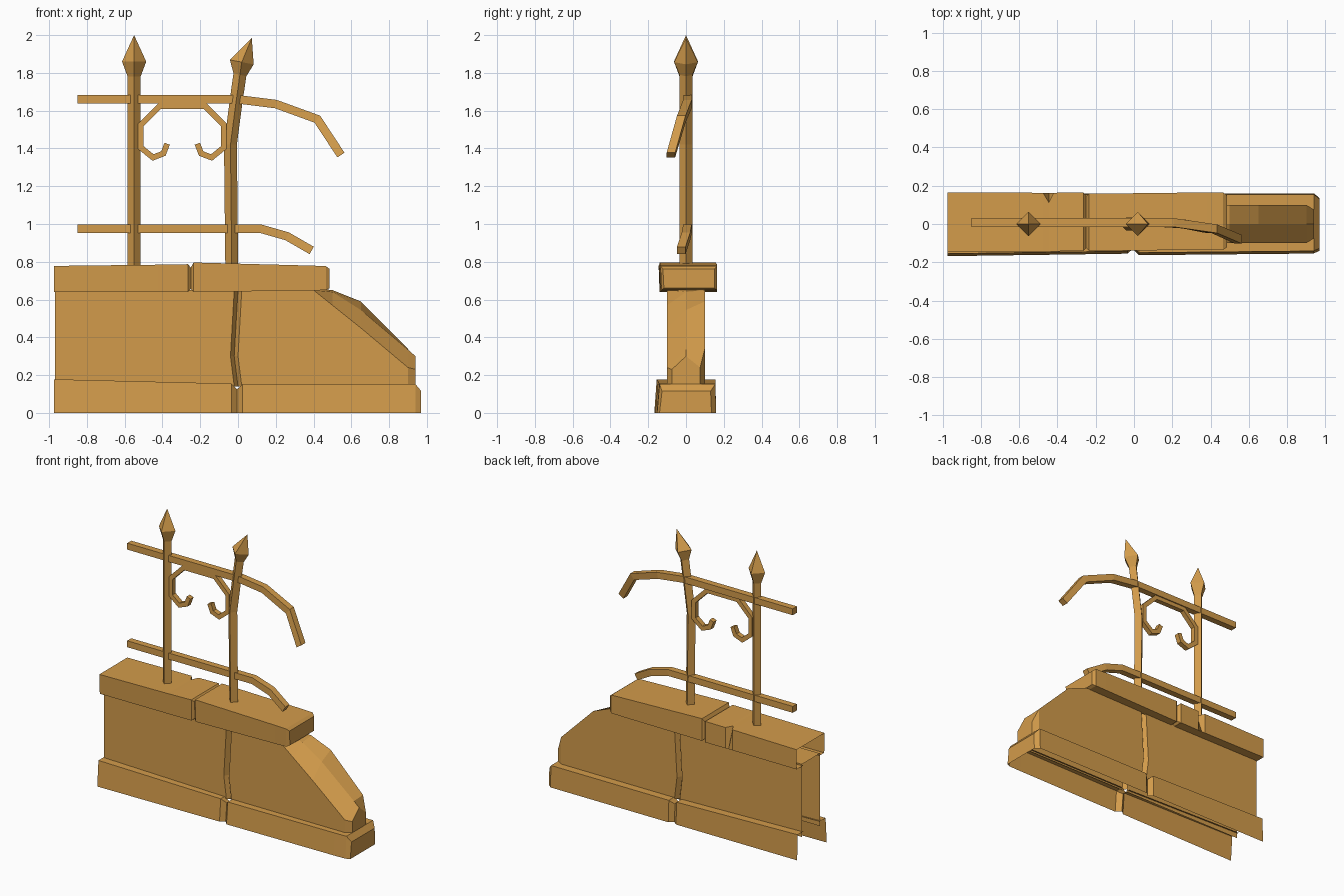
import bpy, bmesh
from mathutils import Vector

if "Cube" in bpy.data.objects:
    bpy.data.objects.remove(bpy.data.objects["Cube"])

ochre = bpy.data.materials.new("ochre_stone")
ochre.use_nodes = True
ochre.diffuse_color = (0.65, 0.33, 0.07, 1)
ochre.node_tree.nodes["Principled BSDF"].inputs["Base Color"].default_value = (0.65, 0.33, 0.07, 1)


def loft(name, rings, closed=True, start=True, end=True, skip=None):
    """Join matching rings of points; skip(a, b, i) leaves a face out."""
    bm = bmesh.new()
    rows = [[bm.verts.new(p) for p in ring] for ring in rings]
    n = len(rows[0])
    for a, b in zip(rows, rows[1:]):
        for i in range(n if closed else n - 1):
            if skip and skip(a[0].co.x, b[0].co.x, i):
                continue
            j = (i + 1) % n
            bm.faces.new((a[i], a[j], b[j], b[i]))
    if start:
        bm.faces.new(rows[0])
    if end:
        bm.faces.new(rows[-1])
    bmesh.ops.remove_doubles(bm, verts=bm.verts, dist=0.0005)
    bmesh.ops.recalc_face_normals(bm, faces=bm.faces)
    mesh = bpy.data.meshes.new(name)
    bm.to_mesh(mesh)
    bm.free()
    mesh.materials.append(ochre)
    obj = bpy.data.objects.new(name, mesh)
    bpy.context.collection.objects.link(obj)
    return obj


def sweep(name, path, width, depth):
    """Mitred rectangular bar along a path that bends mainly in the xz plane."""
    pts = [Vector(p) for p in path]
    rings = []
    for i, p in enumerate(pts):
        d_in = (p - pts[i - 1]) if i else (pts[1] - p)
        d_out = (pts[i + 1] - p) if i < len(pts) - 1 else d_in
        n_in = Vector((-d_in.z, 0, d_in.x)).normalized()
        n_out = Vector((-d_out.z, 0, d_out.x)).normalized()
        m = (n_in + n_out).normalized()
        m *= width / 2 / m.dot(n_in)
        y = Vector((0, depth / 2, 0))
        rings.append([p + m + y, p + m - y, p - m - y, p - m + y])
    return loft(name, rings)


# Wall: hollow shell, cracked in the middle, broken into a slope on one end
def wall_ring(x, w, front, ridge, back, lean=0):
    mid = min(0.3, front - 0.03)
    return [(x, -w, 0.14), (x + lean, -w, mid), (x, -w, front), (x, 0, ridge),
            (x, w, back), (x + lean, w, mid), (x, w, 0.14)]


wall = [wall_ring(-0.97, 0.1, 0.65, 0.65, 0.65)]
for x, w in ((-0.02, 0.1), (0.0, 0.07), (0.02, 0.1)):
    wall.append(wall_ring(x, w, 0.65, 0.65, 0.65, -0.02))
wall += [
    wall_ring(0.40, 0.1, 0.65, 0.66, 0.66),
    wall_ring(0.50, 0.1, 0.57, 0.64, 0.65),
    wall_ring(0.65, 0.1, 0.45, 0.545, 0.59),
    wall_ring(0.90, 0.1, 0.24, 0.335, 0.34),
    wall_ring(0.94, 0.075, 0.23, 0.30, 0.24),
]
loft("wall", wall, closed=False, start=False)


# Plinth: two footing strips with a ledge, joined only at the far end
def plinth_ring(x, front, back, top):
    return [(x, -front, 0), (x, -front + 0.013, top), (x, -0.09, top),
            (x, 0.09, top), (x, back - 0.005, top), (x, back, 0)]


loft("plinth", [
    plinth_ring(-0.975, 0.168, 0.16, 0.178),
    plinth_ring(-0.035, 0.155, 0.16, 0.155),
    plinth_ring(-0.005, 0.13, 0.135, 0.125),
    plinth_ring(0.025, 0.163, 0.16, 0.152),
    plinth_ring(0.85, 0.155, 0.16, 0.152),
    plinth_ring(0.94, 0.153, 0.16, 0.152),
    plinth_ring(0.97, 0.14, 0.135, 0.115),
], closed=False, start=False, skip=lambda a, b, i: i == 2 and b < 0.9)


# Coping: overhanging slab with a joint and a chipped back edge
def coping_ring(x, front, back, low, top, chip=0.0):
    return [(x, -0.09, low), (x, -front + 0.005, low), (x, -front, top),
            (x, back - chip, top), (x, back, low), (x, 0.09, low)]


loft("coping", [
    coping_ring(-0.975, 0.145, 0.165, 0.64, 0.778),
    coping_ring(-0.475, 0.143, 0.163, 0.64, 0.784),
    coping_ring(-0.445, 0.143, 0.163, 0.64, 0.784, 0.05),
    coping_ring(-0.42, 0.143, 0.163, 0.64, 0.785),
    coping_ring(-0.265, 0.14, 0.165, 0.64, 0.787),
    coping_ring(-0.25, 0.125, 0.145, 0.655, 0.77),
    coping_ring(-0.235, 0.14, 0.158, 0.64, 0.796),
    coping_ring(0.38, 0.135, 0.165, 0.648, 0.78),
    coping_ring(0.465, 0.135, 0.165, 0.65, 0.777),
    coping_ring(0.485, 0.122, 0.15, 0.66, 0.762),
], start=False, skip=lambda a, b, i: i == 5 and b < 0.4)


# Posts: diamond section shafts with spear heads
def post(name, stations):
    rings = []
    for x, z, r, tilt in stations:
        rings.append([(x + r, 0, z - tilt), (x, r, z), (x - r, 0, z + tilt), (x, -r, z)])
    return loft(name, rings, start=True, end=False)


post("straight_post", [(-0.55, 0.76, 0.034, 0), (-0.55, 1.78, 0.034, 0),
                       (-0.55, 1.86, 0.064, 0), (-0.55, 2.0, 0, 0)])
post("bent_post", [(-0.033, 0.76, 0.034, 0), (-0.04, 1.42, 0.034, 0),
                   (-0.01, 1.65, 0.034, 0.004), (0.01, 1.79, 0.034, 0.008),
                   (0.02, 1.857, 0.063, 0.012), (0.073, 1.985, 0, 0)])

# Rails: straight bars bent down and forward at the broken end
sweep("upper_rail", [(-0.85, 0.008, 1.66), (0.0, 0.008, 1.66), (0.2, 0.008, 1.635),
                     (0.42, -0.025, 1.555), (0.545, -0.08, 1.365)], 0.045, 0.045)
sweep("lower_rail", [(-0.85, 0.008, 0.975), (0.12, 0.008, 0.975),
                     (0.26, 0.0, 0.935), (0.39, -0.025, 0.86)], 0.045, 0.045)

# Scroll: one half path mirrored about the middle of the bay
half = [(0.08, 1.425), (0.1, 1.373), (0.155, 1.352), (0.22, 1.405), (0.22, 1.525), (0.12, 1.625)]
middle = -0.295
path = [(middle - x, 0.005, z) for x, z in half]
path += [(middle + x, 0.005, z) for x, z in reversed(half)]
sweep("scroll", path, 0.03, 0.035)
